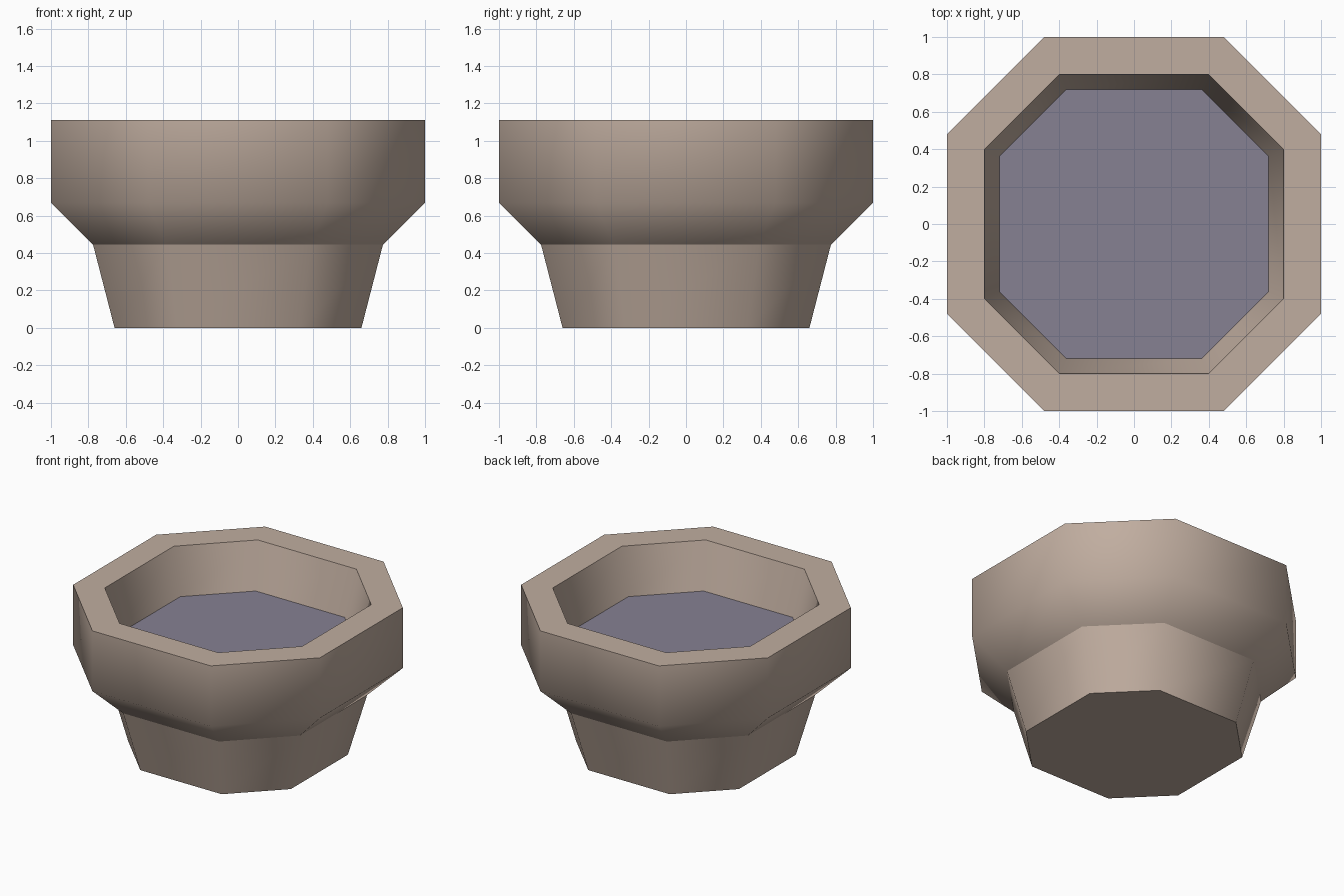
import bpy, bmesh, math

cube = bpy.data.objects.get("Cube")
if cube:
    bpy.data.objects.remove(cube, do_unlink=True)


def make_material(name, color):
    mat = bpy.data.materials.new(name)
    mat.use_nodes = True
    mat.diffuse_color = color
    mat.node_tree.nodes["Principled BSDF"].inputs["Base Color"].default_value = color
    return mat


def octagon(bm, half, corner, z):
    """Ring of eight vertices: flat sides at +-half, corners at +-corner."""
    quarter = [(half, -corner), (half, corner)]
    ring = []
    for turn in range(4):
        for x, y in quarter:
            ring.append(bm.verts.new((x, y, z)))
        quarter = [(-y, x) for x, y in quarter]
    return ring


def loft(name, profile, mat, cap_start=False, cap_end=False):
    """Skin octagon rings given as (half, corner, z), running outside then inside."""
    bm = bmesh.new()
    rings = [octagon(bm, *p) for p in profile]
    for a, b in zip(rings, rings[1:]):
        for i in range(8):
            j = (i + 1) % 8
            bm.faces.new((a[i], a[j], b[j], b[i]))
    if cap_start:
        bm.faces.new(rings[0][::-1])
    if cap_end:
        bm.faces.new(rings[-1])
    for face in bm.faces:
        face.smooth = True
    mesh = bpy.data.meshes.new(name)
    bm.to_mesh(mesh)
    bm.free()
    mesh.set_sharp_from_angle(angle=math.radians(60))
    mesh.materials.append(mat)
    obj = bpy.data.objects.new(name, mesh)
    bpy.context.collection.objects.link(obj)
    return obj


clay = make_material("warm clay", (0.53, 0.42, 0.35, 1))
soil = make_material("grey violet soil", (0.24, 0.22, 0.29, 1))

# Tapered foot
loft("pot_base", [(0.66, 0.33, 0), (0.775, 0.388, 0.445)], clay, cap_start=True)

# Flared collar, flat lip and inner wall
loft("pot_rim", [(0.775, 0.388, 0.445), (1, 0.48, 0.668), (1, 0.48, 1.11),
                 (0.8, 0.4, 1.11), (0.72, 0.36, 0.777)], clay)

# Soil surface
loft("soil", [(0.72, 0.36, 0.777)], soil, cap_end=True)
